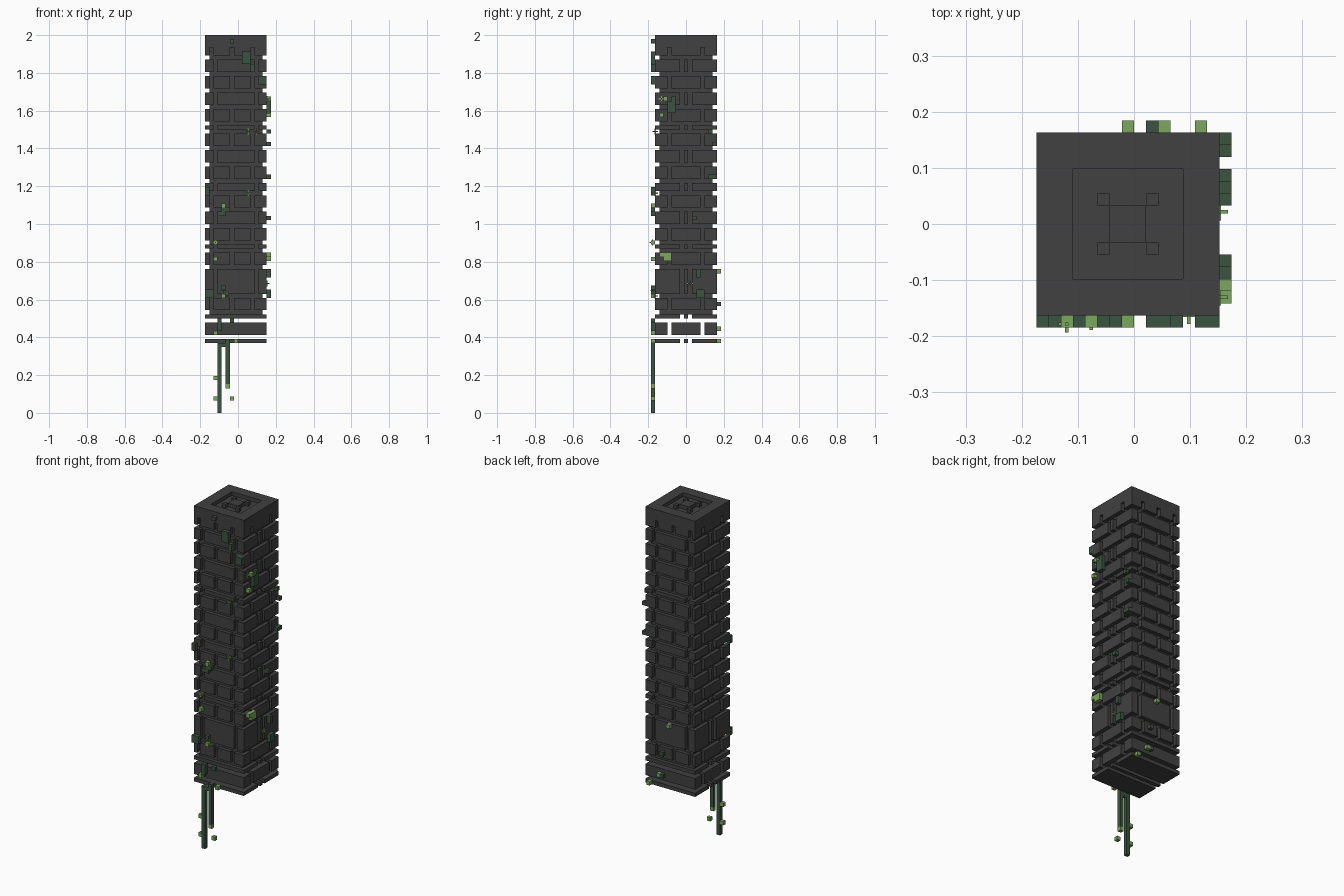
import bpy, bmesh
from mathutils import Matrix, Vector

cube = bpy.data.objects.get("Cube")
if cube:
    bpy.data.objects.remove(cube, do_unlink=True)

V = 2 / 92                              # size of one block cell
ORIGIN = Vector((-8 * V, -8.5 * V, 0))  # corner of the cell grid


def material(name, rgb):
    m = bpy.data.materials.new(name)
    m.use_nodes = True
    m.diffuse_color = (*rgb, 1)
    bsdf = m.node_tree.nodes["Principled BSDF"]
    bsdf.inputs["Base Color"].default_value = (*rgb, 1)
    bsdf.inputs["Roughness"].default_value = 0.9
    return m


STONE = material("dark stone", (0.052, 0.052, 0.053))
MOSS = material("dark moss", (0.042, 0.088, 0.05))
LEAF = material("light leaf", (0.2, 0.39, 0.11))


def build(name, mat, boxes):
    """Make one object from boxes given as low and high corners in cells."""
    bm = bmesh.new()
    for lo, hi in boxes:
        lo, hi = Vector(lo), Vector(hi)
        centre = ORIGIN + (lo + hi) / 2 * V
        size = (hi - lo) * V
        bmesh.ops.create_cube(bm, size=1, matrix=Matrix.Translation(centre) @ Matrix.Diagonal((*size, 1)))
    me = bpy.data.meshes.new(name)
    bm.to_mesh(me)
    bm.free()
    me.materials.append(mat)
    ob = bpy.data.objects.new(name, me)
    bpy.context.collection.objects.link(ob)
    return ob


def spans(start, end, joints):
    """Brick intervals left between one-cell joints."""
    out = []
    for j in list(joints) + [end]:
        if j > start:
            out.append((start, j))
        start = j + 1
    return out


# Solid shaft behind the bricks
build("shaft_core", STONE, [((1, 2, 24), (14, 15, 91))])

# Brick courses: bottom and top cell, alternating two joint patterns
ROWS = [(25, 28), (29, 35), (36, 39), (40, 41), (42, 45), (46, 49), (50, 53), (54, 56), (57, 60),
        (61, 64), (65, 68), (69, 70), (71, 74), (75, 78), (79, 82), (83, 86), (87, 89)]
bricks = []
for n, (z0, z1) in enumerate(ROWS):
    face_joints = (2, 12) if n % 2 else (1, 6, 11)
    side_joints = (7, 9) if n % 2 else (4, 12)
    for a, b in spans(0, 15, face_joints):
        for y in (1, 15):
            bricks.append(((a, y, z0), (b, y + 1, z1)))
    for a, b in spans(2, 15, side_joints):
        for x in (0, 14):
            bricks.append(((x, a, z0), (x + 1, b, z1)))
build("brick_courses", STONE, bricks)

# Loose bottom courses, split into strips along x
base = []
for z0, z1, joints in ((17, 18, (7, 9)), (19, 22, (4, 12)), (23, 24, (7, 9))):
    for a, b in spans(1, 16, joints):
        base.append(((0, a, z0), (15, b, z1)))
build("bottom_courses", STONE, base)

# Cap with a square recess and a raised cross-shaped ornament
build("cap", STONE, [((0, 1, 89), (15, 16, 91)),
                     ((0, 1, 91), (15, 4, 92)), ((0, 13, 91), (15, 16, 92)),
                     ((0, 4, 91), (3, 13, 92)), ((12, 4, 91), (15, 13, 92))])
build("cap_ornament", STONE, [((6, 7, 91), (9, 10, 92))] +
      [((x, y, 91), (x + 1, y + 1, 92)) for x in (5, 9) for y in (6, 10)])


# Moss patches: (first cell, bottom cell, width, height) on each face
def front(p):
    return [((a, 0, k), (a + w, 1, k + h)) for a, k, w, h in p]


def back(p):
    return [((a, 16, k), (a + w, 17, k + h)) for a, k, w, h in p]


def left(p):
    return [((15, a, k), (16, a + w, k + h)) for a, k, w, h in p]


build("front_moss", MOSS, front([
    (9, 85, 2, 3), (11, 83, 1, 2), (13, 80, 2, 2), (6, 90, 1, 1), (4, 49, 2, 1), (3, 48, 2, 1),
    (0, 28, 2, 2), (0, 53, 1, 2), (3, 20, 1, 3), (6, 22, 1, 1), (4, 30, 1, 1)]))
build("left_moss", MOSS, left([
    (4, 73, 2, 3), (11, 28, 2, 2), (14, 57, 2, 1), (15, 65, 1, 1), (10, 47, 1, 1),
    (11, 33, 1, 2), (5, 76, 1, 1), (14, 68, 1, 1)]))
build("back_moss", MOSS, back([(9, 26, 1, 1), (9, 20, 1, 1)]))

# Light leaf cubes
build("front_leaves", LEAF, front([
    (2, 41, 1, 1), (4, 50, 1, 1), (4, 28, 1, 1), (2, 37, 1, 1), (2, 19, 1, 1), (7, 17, 1, 1)]))
build("left_leaves", LEAF, left([(3, 37, 2, 2), (2, 72, 1, 1), (3, 76, 1, 1), (2, 38, 1, 1)]))
build("back_leaves", LEAF, back([(7, 34, 1, 1), (10, 20, 1, 1), (13, 17, 1, 1)]))

# Hanging vines with leaves
build("hanging_vines", MOSS, front([(3, 0, 1, 16), (5, 7, 1, 11), (3, 16, 2, 1)]))
build("vine_leaves", LEAF, front([(2, 8, 1, 1), (2, 3, 1, 1), (6, 3, 1, 1), (5, 6, 1, 1), (4, 16, 1, 1)]))

# Small sprigs made of three crossed bars
sprigs = []
for c in ((10.5, 1, 68.5), (12.5, 1, 68.5), (10.5, 1, 53.5), (4.5, 0.5, 29.8), (5.3, 1, 28.5),
          (2.5, 0.3, 41.5), (15, 2.5, 76.5), (15, 9.5, 31.5)):
    for axis in range(3):
        half = Vector((0.14, 0.14, 0.14))
        half[axis] = 0.7
        sprigs.append((Vector(c) - half, Vector(c) + half))
build("sprigs", LEAF, sprigs)
